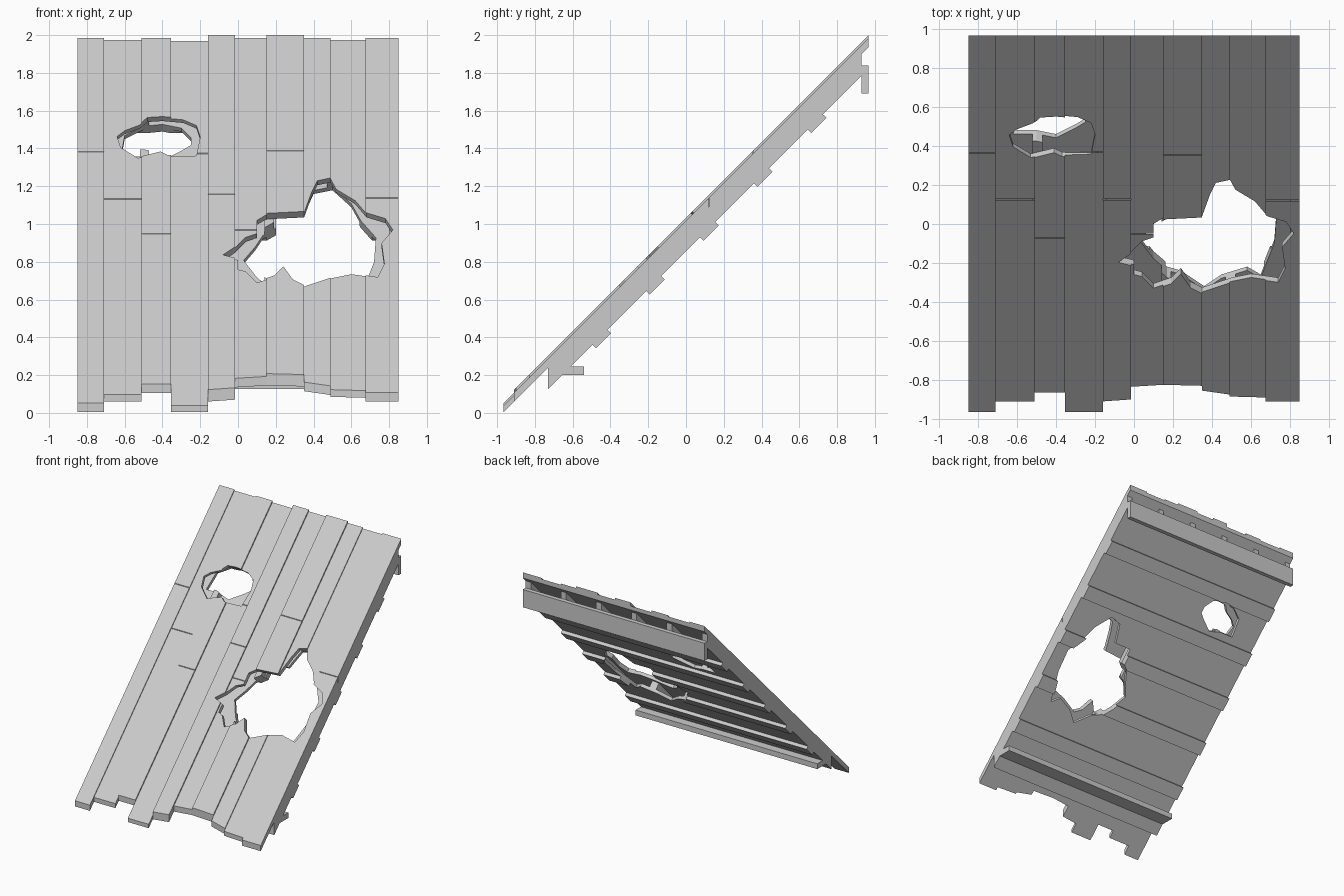
import bpy
import bmesh

cube = bpy.data.objects.get("Cube")
if cube:
    bpy.data.objects.remove(cube)

wood = bpy.data.materials.new("pale_grey")
wood.use_nodes = True
GREY = (0.6, 0.6, 0.6, 1)
wood.diffuse_color = GREY
wood.node_tree.nodes["Principled BSDF"].inputs["Base Color"].default_value = GREY


def loft(name, first, last):
    """Solid between two matching outlines of 3D points."""
    bm = bmesh.new()
    a = [bm.verts.new(p) for p in first]
    b = [bm.verts.new(p) for p in last]
    bm.faces.new(a)
    bm.faces.new(b[::-1])
    for i in range(len(a)):
        j = (i + 1) % len(a)
        bm.faces.new((a[j], a[i], b[i], b[j]))
    bmesh.ops.recalc_face_normals(bm, faces=bm.faces)
    mesh = bpy.data.meshes.new(name)
    bm.to_mesh(mesh)
    bm.free()
    mesh.materials.append(wood)
    obj = bpy.data.objects.new(name, mesh)
    bpy.context.collection.objects.link(obj)
    return obj


def slab(name, x0, x1, ya, yb, top, low, low_c):
    """Sloping plank with plumb ends; ya, yb are the lower-end y at x0 and x1."""
    def side(x, y):
        return [(x, y, y + low_c), (x, top, top + low_c), (x, top, top + low), (x, y, y + low)]
    return loft(name, side(x0, ya), side(x1, yb))


def box(name, x0, x1, y0, y1, z0, z1):
    def side(x):
        return [(x, y0, z0), (x, y1, z0), (x, y1, z1), (x, y0, z1)]
    return loft(name, side(x0), side(x1))


def hole_cutter(name, outline, c):
    """Jagged prism square to the slope; outline is x, y on the plane z = y + c."""
    d = 0.2
    cutter = loft(name, [(x, y - d, y + c + d) for x, y in outline],
                  [(x, y + d, y + c - d) for x, y in outline])
    cutter.hide_render = True
    return cutter


def cut(obj, cutters):
    bpy.context.view_layer.objects.active = obj
    for cutter in cutters:
        mod = obj.modifiers.new("hole", "BOOLEAN")
        mod.operation = "DIFFERENCE"
        mod.solver = "EXACT"
        mod.object = cutter
        bpy.ops.object.modifier_apply(modifier=mod.name)


HALF = 0.85
UNDER = 0.97      # underside of the roof boards
LINING = 0.895    # upper face of the lining
BASE = 0.857      # lower face of the lining

# Broken holes in the boards, and their wider break in the layers below
big_top = [(-.08, -.19), (-.02, -.15), (.04, -.09), (.1, -.07), (.1, 0), (.15, .03), (.35, .04),
           (.39, .15), (.42, .21), (.49, .225), (.52, .17), (.62, .11), (.68, .04), (.78, .01),
           (.82, -.05), (.76, -.12), (.775, -.23), (.74, -.3), (.6, -.28), (.5, -.3), (.35, -.35),
           (.29, -.32), (.24, -.25), (.19, -.3), (.1, -.33), (.04, -.27), (0, -.26), (0, -.21)]
big_low = [(.03, -.09), (.09, -.02), (.13, .04), (.2, .08), (.2, .17), (.35, .17), (.4, .28),
           (.5, .3), (.6, .21), (.65, .12), (.73, .03), (.72, -.1), (.68, -.2), (.65, -.28),
           (.58, -.24), (.45, -.28), (.36, -.34), (.24, -.26), (.17, -.24), (.1, -.18)]
small_top = [(-.64, .45), (-.6, .48), (-.52, .51), (-.48, .545), (-.4, .55), (-.29, .54),
             (-.22, .51), (-.2, .45), (-.22, .35), (-.37, .345), (-.41, .365), (-.53, .335),
             (-.62, .39)]
small_low = [(-.6, .57), (-.5, .62), (-.4, .63), (-.3, .61), (-.25, .56), (-.25, .52),
             (-.3, .49), (-.4, .44), (-.5, .46), (-.62, .46)]
top_cutters = [hole_cutter("large_hole_cutter", big_top, 1.02),
               hole_cutter("small_hole_cutter", small_top, 1.02)]
low_cutters = [hole_cutter("large_lining_cutter", big_low, 0.9),
               hole_cutter("small_lining_cutter", small_low, 0.9)]

# Roof boards: right edge, lower-end y at each edge, joint y, height of upper face
boards = [(-.71, -.965, -.965, .365, 1.018), (-.51, -.91, -.91, .125, 1.008),
          (-.355, -.865, -.865, -.07, 1.018), (-.16, -.965, -.965, .37, 1.003),
          (-.015, -.91, -.9, .125, 1.033), (.15, -.835, -.825, -.05, 1.018),
          (.35, -.825, -.83, .355, 1.033), (.49, -.855, -.875, None, 1.018),
          (.675, -.885, -.89, None, 1.008), (HALF, -.91, -.91, .12, 1.018)]
x0 = -HALF
for x1, ya, yb, joint, c in boards:
    if joint is None:
        parts = [slab("roof_board", x0, x1, ya, yb, .967, UNDER, c)]
    else:
        parts = [slab("roof_board_lower", x0, x1, ya, yb, joint - .002, UNDER, c),
                 slab("roof_board_upper", x0, x1, joint + .002, joint + .002, .967, UNDER, c)]
    for part in parts:
        cut(part, top_cutters)
    x0 = x1

# Rafters between boards and lining
for i in range(6):
    x = -.825 + i * .33
    rafter = slab("rafter", x - .025, x + .025, -.73, -.73, .93, LINING, UNDER)
    cut(rafter, low_cutters)

# Lining under the rafters
lining = slab("lining", -HALF, HALF, -.73, -.73, .93, BASE, LINING)
cut(lining, low_cutters)

# Battens across the underside
for i in range(5):
    y = -.437 + i * .285
    w, t = .04, .019

    def batten_side(x):
        return [(x, y - w - t, y - w - t + BASE), (x, y + w - t, y + w - t + BASE),
                (x, y + w, y + w + BASE - 2 * t), (x, y - w, y - w + BASE - 2 * t)]
    batten = loft("batten", batten_side(-HALF), batten_side(HALF))
    cut(batten, low_cutters)

# Upper fascia and lower wall plate
box("fascia", -HALF, HALF, .93, .967, 1.69, 1.84)
box("wall_plate", -HALF, HALF, -.72, -.54, .2, .245)

for cutter in top_cutters + low_cutters:
    bpy.data.objects.remove(cutter)
